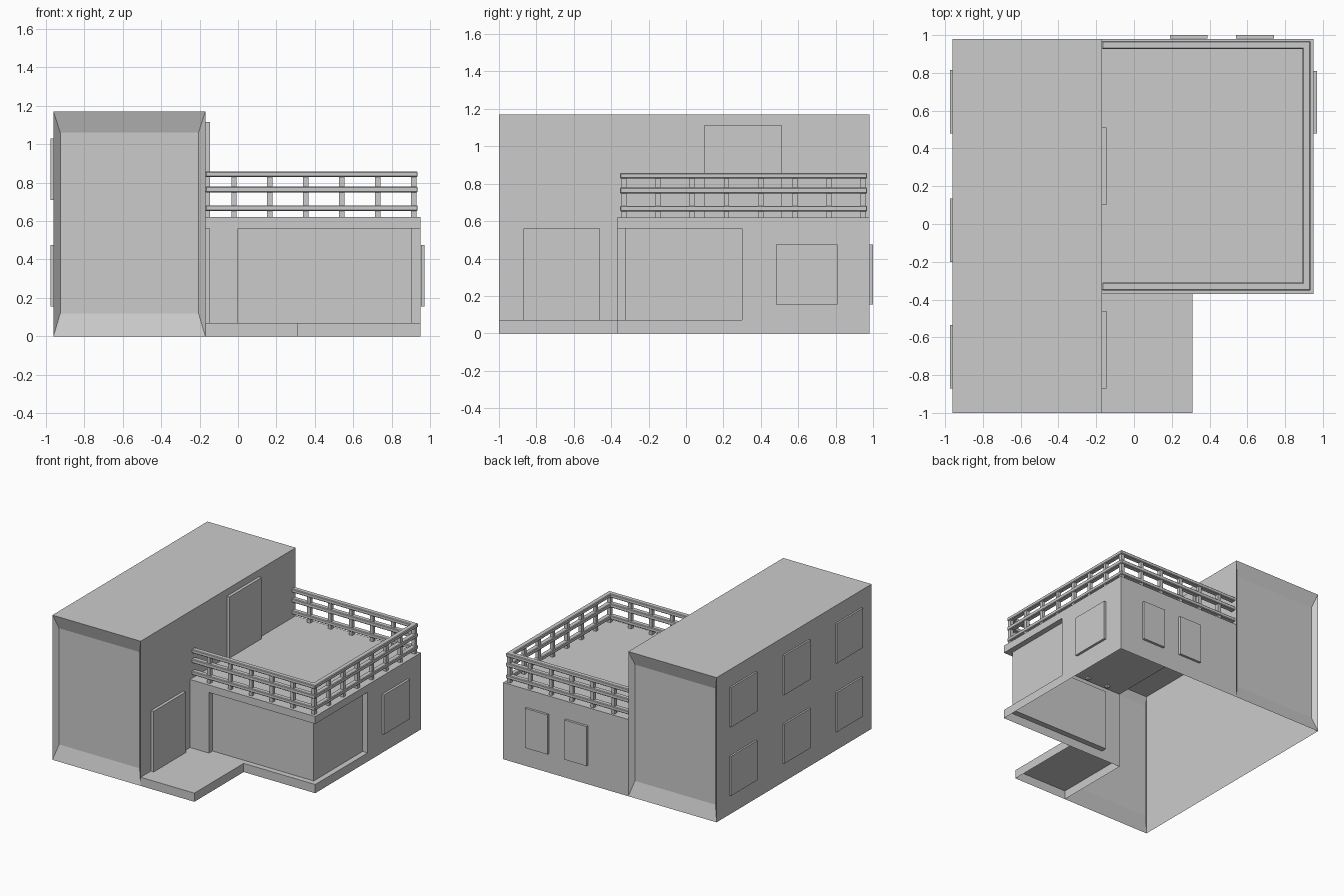
import bpy
import bmesh

cube = bpy.data.objects.get("Cube")
if cube:
    bpy.data.objects.remove(cube, do_unlink=True)

plaster = bpy.data.materials.new("plain_grey")
plaster.use_nodes = True
GREY = (0.6, 0.6, 0.6, 1)
plaster.diffuse_color = GREY
plaster.node_tree.nodes["Principled BSDF"].inputs["Base Color"].default_value = GREY

# Main plan dimensions
LEFT, MID, RIGHT = -0.96, -0.17, 0.95
FRONT, STEP, BACK = -1.0, -0.37, 0.98
PLINTH, LINTEL, ROOF, TOP = 0.07, 0.56, 0.62, 1.17


def finish(name, bm):
    mesh = bpy.data.meshes.new(name)
    bm.to_mesh(mesh)
    bm.free()
    mesh.materials.append(plaster)
    obj = bpy.data.objects.new(name, mesh)
    bpy.context.collection.objects.link(obj)
    return obj


def add_box(bm, x, y, z):
    """Box from (min, max) ranges; returns its faces."""
    verts = bmesh.ops.create_cube(bm, size=1)["verts"]
    for v in verts:
        for i, (lo, hi) in enumerate((x, y, z)):
            v.co[i] = hi if v.co[i] > 0 else lo
    return list({f for v in verts for f in v.link_faces})


def box(name, x, y, z):
    bm = bmesh.new()
    add_box(bm, x, y, z)
    return finish(name, bm)


def face(bm, points):
    return bm.faces.new([bm.verts.new(p) for p in points])


def facing(faces, axis, sign):
    return [f for f in faces if f.normal[axis] * sign > 0.9]


# Tall wing: hollow shell, open below and open to the low wing
bm = bmesh.new()
faces = add_box(bm, (LEFT, MID), (FRONT, BACK), (0, TOP))
bm.normal_update()
ends = facing(faces, 1, -1) + facing(faces, 1, 1)
bmesh.ops.delete(bm, geom=facing(faces, 2, -1) + facing(faces, 0, 1), context="FACES_ONLY")
bmesh.ops.inset_individual(bm, faces=ends, thickness=0.05, depth=-0.035)
for f in ends:
    for v in f.verts:
        v.co.z = 1.06 if v.co.z > 0.6 else 0.12
side = [(FRONT, 0), (STEP, 0), (STEP, ROOF), (BACK, ROOF), (BACK, TOP), (FRONT, TOP)]
face(bm, [(MID, y, z) for y, z in side])
finish("tall_wing", bm)

# Low wing: wall bands with a recessed corner glazing
GX, GY, G0, G1 = 0.905, -0.325, 0.0, 0.30
outer = [(MID, STEP), (RIGHT, STEP), (RIGHT, BACK), (MID, BACK)]
glazed = [(MID, STEP), (G0, STEP), (G0, GY), (GX, GY), (GX, G1), (RIGHT, G1),
          (RIGHT, BACK), (MID, BACK)]
ledge = [(G0, STEP), (RIGHT, STEP), (RIGHT, G1), (GX, G1), (GX, GY), (G0, GY)]
bm = bmesh.new()
for path, lo, hi in ((outer, 0, PLINTH), (glazed, PLINTH, LINTEL), (outer, LINTEL, ROOF)):
    for a, b in zip(path, path[1:]):
        face(bm, [(*a, lo), (*b, lo), (*b, hi), (*a, hi)])
face(bm, [(*p, PLINTH) for p in ledge])
face(bm, [(*p, LINTEL) for p in reversed(ledge)])
face(bm, [(*p, ROOF) for p in outer])
bmesh.ops.remove_doubles(bm, verts=bm.verts, dist=0.0005)
finish("low_wing", bm)

# Entrance porch slab, hollow below
bm = bmesh.new()
faces = add_box(bm, (MID, 0.31), (FRONT, STEP), (0, PLINTH))
bm.normal_update()
hidden = facing(faces, 2, -1) + facing(faces, 0, -1) + facing(faces, 1, 1)
bmesh.ops.delete(bm, geom=hidden, context="FACES")
finish("porch_slab", bm)

# Doors on the inner side of the tall wing
box("porch_door", (MID + 0.001, -0.145), (-0.87, -0.46), (PLINTH, LINTEL))
box("terrace_door", (MID + 0.001, -0.145), (0.10, 0.51), (ROOF, 1.115))

# Windows
lower, upper = (0.155, 0.475), (0.71, 1.03)
for i, y in enumerate((-0.87, -0.20, 0.48)):
    for label, z in (("lower", lower), ("upper", upper)):
        box(f"{label}_side_window_{i + 1}", (-0.975, LEFT - 0.001), (y, y + 0.335), z)
box("low_wing_side_window", (RIGHT + 0.001, 0.97), (0.48, 0.81), lower)
for i, x in enumerate((0.19, 0.54)):
    box(f"back_window_{i + 1}", (x, x + 0.2), (BACK + 0.001, 1.0), lower)

# Terrace railing: three bevelled rails around three sides
RX, RF, RB, HALF = 0.914, -0.332, 0.948, 0.021
for label, lo, hi in (("low", 0.652, 0.682), ("middle", 0.748, 0.78), ("top", 0.828, 0.858)):
    runs = {
        "front": ((MID, RX + HALF), (RF - HALF, RF + HALF)),
        "side": ((RX - HALF, RX + HALF), (RF - HALF, RB + HALF)),
        "back": ((MID, RX + HALF), (RB - HALF, RB + HALF)),
    }
    for where, (x, y) in runs.items():
        rail = box(f"{label}_rail_{where}", x, y, (lo, hi))
        bevel = rail.modifiers.new("soft_edge", "BEVEL")
        bevel.width = 0.005
        bevel.segments = 1

# Railing posts
spots = [(RX - 0.187 * k, y) for k in range(6) for y in (RF, RB)]
spots += [(RX, RF + (RB - RF) * k / 7) for k in range(1, 7)]
bm = bmesh.new()
for x, y in spots:
    add_box(bm, (x - 0.014, x + 0.014), (y - 0.014, y + 0.014), (0.605, 0.85))
finish("railing_posts", bm)
